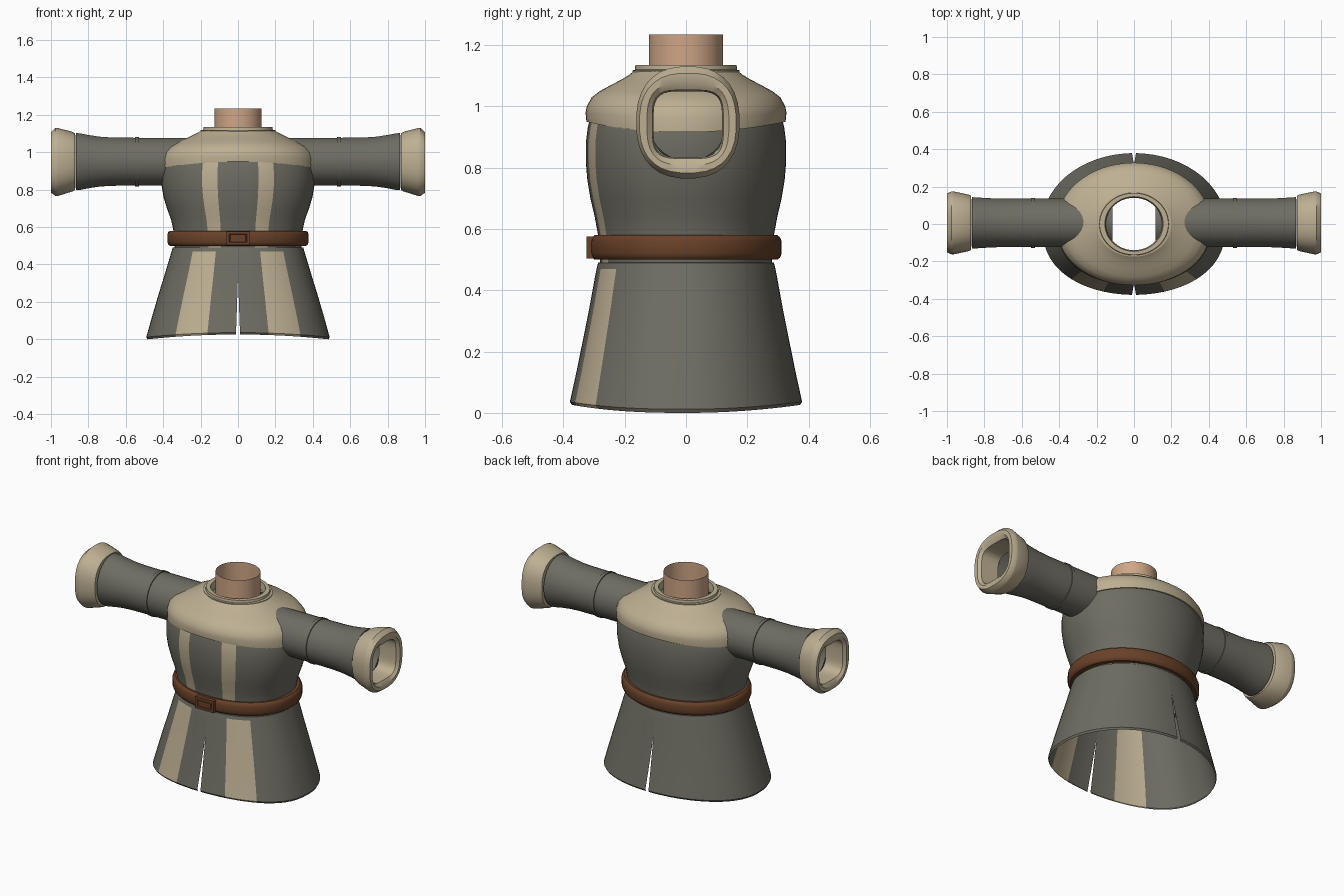
import bpy, bmesh, math
from math import sin, cos, radians

if "Cube" in bpy.data.objects:
    bpy.data.objects.remove(bpy.data.objects["Cube"])


def material(name, rgb):
    m = bpy.data.materials.new(name)
    m.diffuse_color = (*rgb, 1)
    m.use_nodes = True
    m.node_tree.nodes["Principled BSDF"].inputs["Base Color"].default_value = m.diffuse_color
    return m


GREY = material("grey_cloth", (0.155, 0.15, 0.122))
TAN = material("tan_cloth", (0.51, 0.43, 0.29))
BROWN = material("brown_leather", (0.14, 0.053, 0.022))
SKIN = material("skin", (0.62, 0.38, 0.24))


def skin_rings(name, rings, mats, closed=True, paint=None, smooth=35):
    """Bridge rings of points into one surface; paint(row, column) picks a slot."""
    bm = bmesh.new()
    rows = [[bm.verts.new(p) for p in ring] for ring in rings]
    n = len(rows[0])
    for r in range(len(rows) - 1):
        for c in range(n if closed else n - 1):
            d = (c + 1) % n
            f = bm.faces.new((rows[r][c], rows[r][d], rows[r + 1][d], rows[r + 1][c]))
            if paint:
                f.material_index = paint(r, c)
    bmesh.ops.remove_doubles(bm, verts=bm.verts, dist=1e-5)
    bmesh.ops.recalc_face_normals(bm, faces=bm.faces)
    return finish(name, bm, mats, smooth)


def finish(name, bm, mats, smooth):
    me = bpy.data.meshes.new(name)
    bm.to_mesh(me)
    bm.free()
    ob = bpy.data.objects.new(name, me)
    bpy.context.collection.objects.link(ob)
    for m in mats:
        me.materials.append(m)
    bpy.ops.object.select_all(action='DESELECT')
    ob.select_set(True)
    bpy.context.view_layer.objects.active = ob
    if smooth:
        bpy.ops.object.shade_smooth_by_angle(angle=radians(smooth))
    return ob


def half_angles(keys, step=6):
    """Angles from front (0) to back (180) that include every key angle."""
    out = [0]
    for a, b in zip(keys, keys[1:]):
        k = max(1, round((b - a) / step))
        out += [a + (b - a) * i / k for i in range(1, k + 1)]
    return out


def full_angles(keys):
    h = half_angles(keys)
    return h + [-a for a in h[-2:0:-1]]


def body_point(deg, z, rx, ry, rise=0.0, flat=1.0):
    """Point on an oval; rise lifts front and back, flat < 1 squares the front."""
    s, c = sin(radians(deg)), cos(radians(deg))
    y = -ry * c if c < 0 else -ry * c ** flat
    return (rx * s, y, z + rise * c * c)


def body_loft(name, rings, mats, keys=(0, 90, 180), flat=1.0, stripe=None):
    ang = full_angles(keys)
    pts = [[body_point(a, *r, flat=flat) for a in ang] for r in rings]

    def paint(r, c):
        mid = abs(ang[c] + ang[(c + 1) % len(ang)]) / 2
        return int(stripe[0] < mid < stripe[1])
    return skin_rings(name, pts, mats, paint=paint if stripe else None)


# Upper tunic with two front stripes
body_loft("tunic_body", [
    (0.485, 0.338, 0.28), (0.58, 0.345, 0.287), (0.64, 0.358, 0.298),
    (0.70, 0.38, 0.312), (0.76, 0.398, 0.322), (0.82, 0.408, 0.327),
    (0.88, 0.41, 0.327), (0.93, 0.404, 0.321), (0.975, 0.39, 0.31)],
    [GREY, TAN], keys=(0, 15.5, 28, 90, 180), flat=0.8, stripe=(15.5, 28))

# Shoulder mantle with a raised collar
body_loft("mantle", [
    (0.918, 0.400, 0.312, 0.034), (0.916, 0.414, 0.325, 0.034),
    (0.965, 0.414, 0.328, 0.015), (1.00, 0.402, 0.324), (1.03, 0.37, 0.308),
    (1.05, 0.33, 0.282), (1.07, 0.287, 0.245), (1.09, 0.245, 0.207),
    (1.105, 0.215, 0.183), (1.116, 0.195, 0.17)], [TAN], flat=0.9)
body_loft("collar", [
    (1.105, 0.20, 0.175), (1.118, 0.20, 0.175), (1.12, 0.186, 0.167),
    (1.135, 0.184, 0.165), (1.135, 0.156, 0.146), (1.09, 0.15, 0.14)], [TAN])

# Hollow neck
body_loft("neck", [(1.06, 0.126, 0.121), (1.235, 0.126, 0.121)], [SKIN])

# Skirt halves, parted by a slit at front and back
SKIRT = [(0.0, 0.484, 0.372, 0.026), (0.012, 0.49, 0.379, 0.024),
         (0.12, 0.460, 0.358, 0.012), (0.23, 0.428, 0.337, 0.005),
         (0.34, 0.394, 0.316), (0.45, 0.361, 0.296),
         (0.47, 0.355, 0.292), (0.49, 0.349, 0.287), (0.492, 0.335, 0.275)]
edges = half_angles((0, 19.5, 43, 90, 180))
for side, label in ((1, "right"), (-1, "left")):
    rings = []
    for z, rx, ry, *rise in SKIRT:
        gap = 0.011 * max(0, 1 - z / 0.34)
        ring = []
        for a in edges:
            x, y, h = body_point(a, z, rx, ry, *rise, flat=0.8)
            ring.append((side * max(x, gap), y, h))
        rings.append(ring)
    skin_rings("skirt_" + label, rings, [GREY, TAN], closed=False,
               paint=lambda r, c: int(r < 6 and 19.5 < (edges[c] + edges[c + 1]) / 2 < 43))

# Belt
body_loft("belt", [
    (0.50, 0.335, 0.272), (0.50, 0.364, 0.298), (0.507, 0.373, 0.307),
    (0.52, 0.378, 0.312), (0.56, 0.378, 0.312), (0.573, 0.373, 0.307),
    (0.58, 0.364, 0.298), (0.58, 0.335, 0.272)], [BROWN], flat=0.9)

# Buckle: block with a sunken frame and a raised centre
bm = bmesh.new()
bmesh.ops.create_cube(bm, size=1)
for v in bm.verts:
    v.co = (v.co.x * 0.125, v.co.y * 0.035 - 0.3075, v.co.z * 0.072 + 0.54)
front = min(bm.faces, key=lambda f: f.calc_center_median().y)
for width, depth in ((0.02, 0), (0.003, -0.006), (0.006, 0), (0.002, 0.004)):
    bmesh.ops.inset_region(bm, faces=[front], thickness=width, depth=depth)
finish("buckle", bm, [BROWN], 0)


def arm_ring(side, x, hy, hz, zc=0.95, power=2.0, n=32):
    """Rounded-square ring around the arm axis."""
    ring = []
    for i in range(n):
        t = 2 * math.pi * (i + 0.5) / n
        c, s = cos(t), sin(t)
        ring.append((side * x,
                     0.006 + math.copysign(hy * abs(c) ** (2 / power), c),
                     zc + math.copysign(hz * abs(s) ** (2 / power), s)))
    return ring


# Sleeves, seam bands and cuffs for both arms
SLEEVE = [(0.115, 0.13, 0.128), (0.54, 0.13, 0.128), (0.68, 0.13, 0.13),
          (0.74, 0.131, 0.134), (0.80, 0.134, 0.143), (0.845, 0.137, 0.152),
          (0.865, 0.138, 0.153), (0.868, 0.125, 0.14)]
BAND = [(0.529, 0.128, 0.127), (0.53, 0.134, 0.133),
        (0.55, 0.134, 0.133), (0.551, 0.128, 0.127)]
CUFF = [(0.872, 0.118, 0.12, 0.95, 3), (0.872, 0.146, 0.152, 0.95, 2.4),
        (0.885, 0.152, 0.16, 0.95, 2.4), (0.965, 0.169, 0.183, 0.948, 2.4),
        (0.975, 0.169, 0.183, 0.948, 2.4), (1.0, 0.158, 0.163, 0.946, 2.5),
        (1.0, 0.134, 0.136, 0.944, 3), (0.985, 0.116, 0.112, 0.942, 4),
        (0.872, 0.112, 0.108, 0.942, 4)]
for side, label in ((1, "right"), (-1, "left")):
    for part, profile, mat in (("sleeve", SLEEVE, GREY), ("sleeve_band", BAND, GREY),
                               ("cuff", CUFF, TAN)):
        skin_rings(f"{part}_{label}", [arm_ring(side, *p) for p in profile], [mat])
